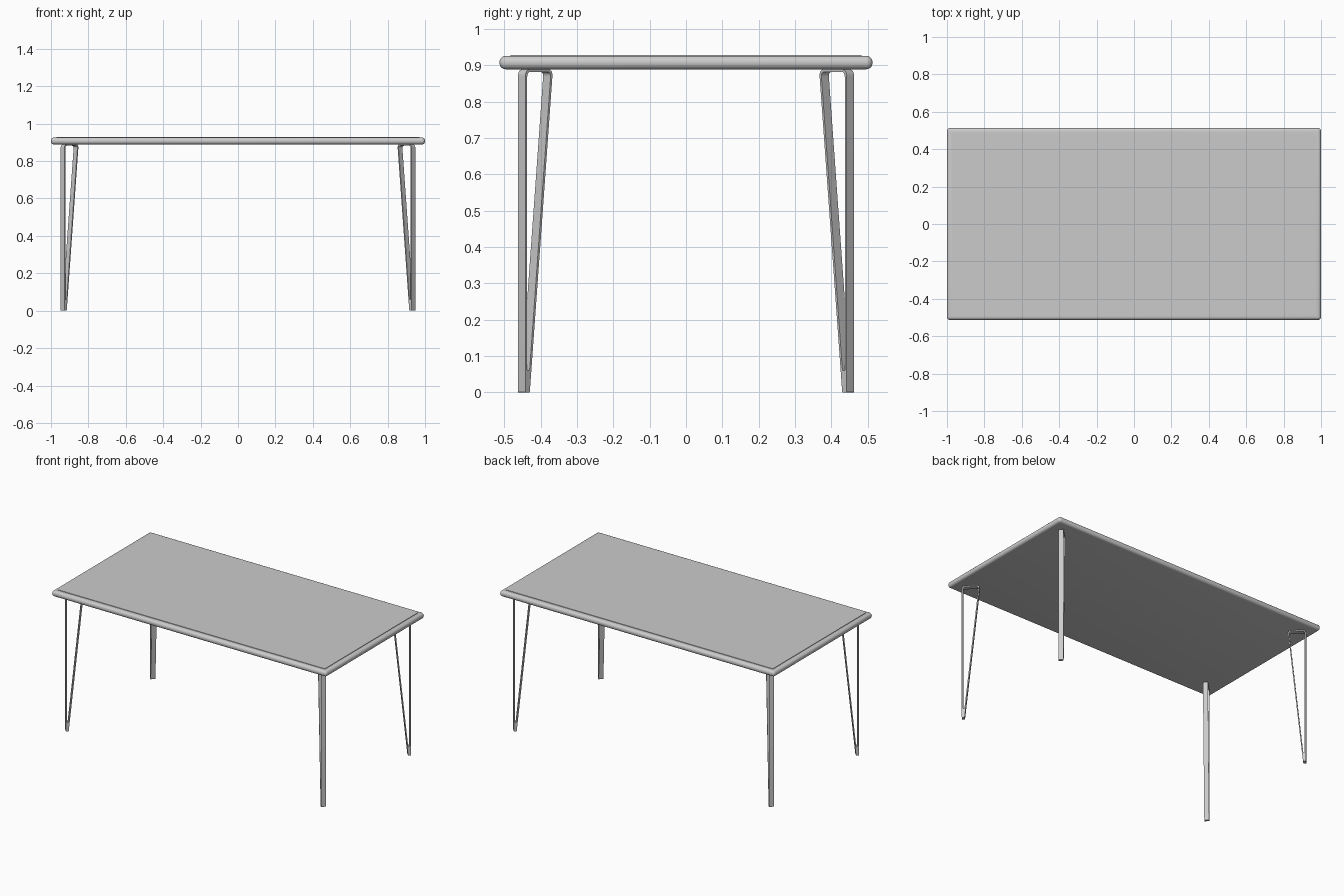
import bpy, bmesh
from mathutils import Vector

if "Cube" in bpy.data.objects:
    bpy.data.objects.remove(bpy.data.objects["Cube"])

grey = bpy.data.materials.new("light grey")
grey.diffuse_color = (0.6, 0.6, 0.6, 1)
grey.use_nodes = True
grey.node_tree.nodes["Principled BSDF"].inputs["Base Color"].default_value = grey.diffuse_color

HALF_X, HALF_Y = 1.0, 0.513
TOP_LOW, TOP_HIGH = 0.889, 0.926


def finish(bm, name, angle):
    bmesh.ops.recalc_face_normals(bm, faces=bm.faces)
    mesh = bpy.data.meshes.new(name)
    bm.to_mesh(mesh)
    bm.free()
    obj = bpy.data.objects.new(name, mesh)
    bpy.context.collection.objects.link(obj)
    mesh.materials.append(grey)
    bpy.ops.object.select_all(action='DESELECT')
    obj.select_set(True)
    bpy.context.view_layer.objects.active = obj
    bpy.ops.object.shade_smooth_by_angle(angle=angle)
    return obj


def rounded(corners, steps=6):
    """Outline through (u, z, radius) corners, each rounded by a small curve."""
    pts = []
    for i, (u, z, r) in enumerate(corners):
        p = Vector((u, z))
        a = p + (Vector(corners[i - 1][:2]) - p).normalized() * r
        b = p + (Vector(corners[(i + 1) % len(corners)][:2]) - p).normalized() * r
        for k in range(steps + 1):
            t = k / steps
            pts.append(a * (1 - t) ** 2 + p * 2 * t * (1 - t) + b * t * t)
    return pts


# Tabletop: slab with fully rounded rim and a slightly raised flat panel
bm = bmesh.new()
bmesh.ops.create_cube(bm, size=1)
for v in bm.verts:
    v.co = (v.co.x * 2 * HALF_X, v.co.y * 2 * HALF_Y,
            TOP_LOW if v.co.z < 0 else TOP_HIGH)
bmesh.ops.bevel(bm, geom=bm.edges[:], offset=0.017, segments=5,
                profile=0.5, affect='EDGES')
top = max(bm.faces, key=lambda f: f.calc_center_median().z * 10 + f.calc_area())
bmesh.ops.inset_region(bm, faces=[top], thickness=0.018)
bmesh.ops.inset_region(bm, faces=[top], thickness=0.0005, depth=0.003)
finish(bm, "tabletop", 0.6)

# Hairpin legs: flat strip bent into a narrow V, standing on the corner diagonals
THICK, WIDTH, LEG_H = 0.007, 0.029, 0.889
FOOT, HEAD = 0.017, 0.107


def inner_edge(z):
    return FOOT + (HEAD - FOOT) * z / LEG_H


outer = rounded([(0, 0, 0.003), (0, LEG_H, 0.02),
                 (HEAD, LEG_H, 0.02), (FOOT, 0, 0.003)])
hole_top, hole_low = LEG_H - THICK, 0.06
hole = rounded([(THICK, hole_low, 0.003), (THICK, hole_top, 0.014),
                (inner_edge(hole_top) - THICK, hole_top, 0.014),
                (inner_edge(hole_low) - THICK, hole_low, 0.003)])

for sx, side in ((-1, "left"), (1, "right")):
    for sy, end in ((-1, "front"), (1, "back")):
        base = Vector((0.938 * sx, 0.452 * sy, 0))
        inward = Vector((-sx, -sy, 0)).normalized()
        across = Vector((-sy, sx, 0)).normalized() * WIDTH / 2
        bm = bmesh.new()

        def ring(outline, s):
            return [bm.verts.new(base + inward * p.x + across * s
                                 + Vector((0, 0, p.y))) for p in outline]

        loops = [ring(outer, -1), ring(outer, 1), ring(hole, 1), ring(hole, -1)]
        n = len(outer)
        for j in range(4):
            a, b = loops[j], loops[(j + 1) % 4]
            for i in range(n):
                k = (i + 1) % n
                bm.faces.new((a[i], a[k], b[k], b[i]))
        finish(bm, f"{end}_{side}_leg", 0.6)
